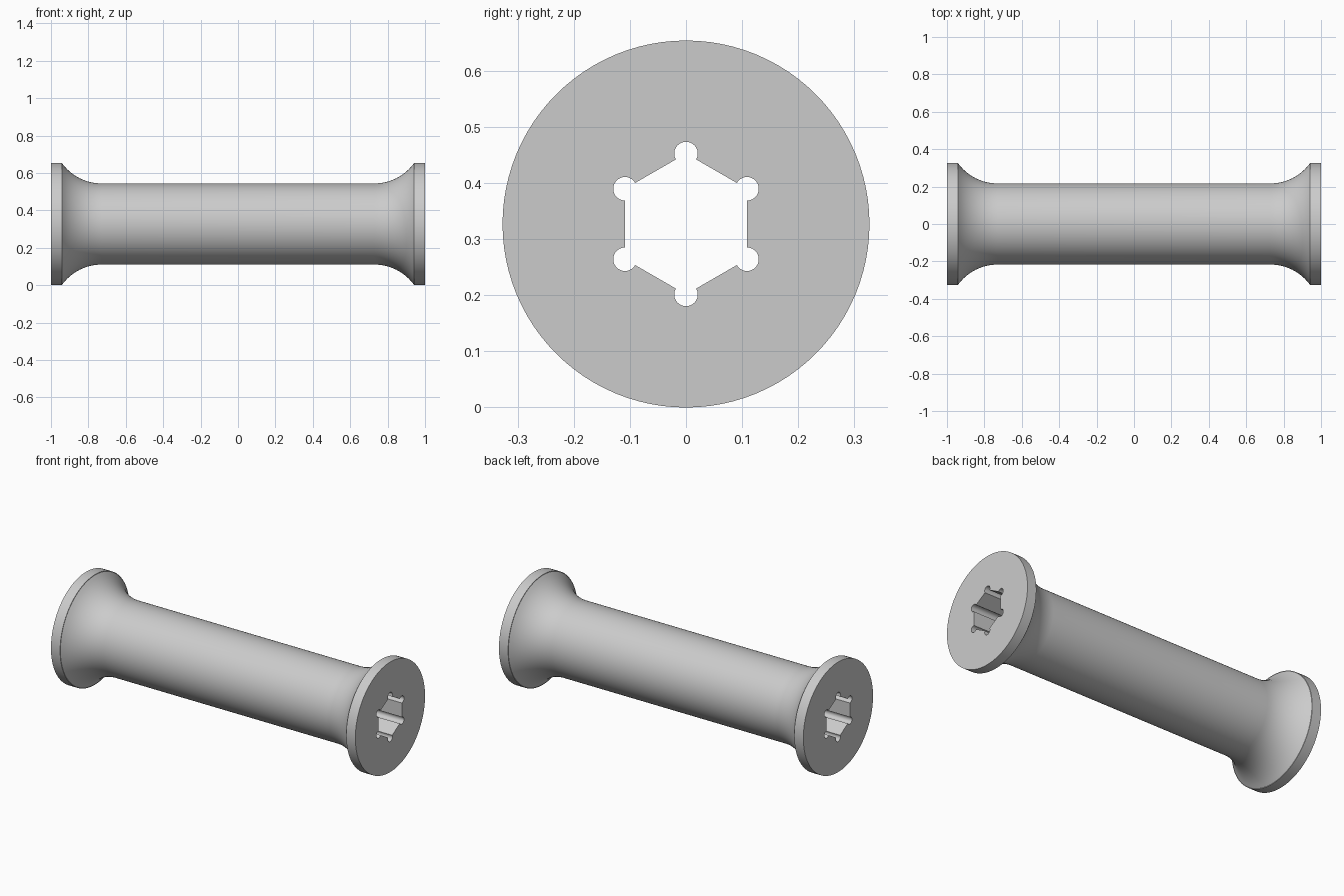
import bpy
import bmesh
from math import sin, cos, asin, pi, radians

cube = bpy.data.objects.get("Cube")
if cube:
    bpy.data.objects.remove(cube, do_unlink=True)

SIDES = 96
RIM, TUBE = 0.327, 0.217        # flange and tube radii
FLANGE_X, FILLET = 0.94, 0.21   # inner flange face, fillet length
RISE = 0.107                    # fillet height above the tube
HEX, RELIEF = 0.1255, 0.021     # socket corner radius, corner relief radius

# Grey material
grey = bpy.data.materials.new("light grey")
grey.use_nodes = True
colour = (0.6, 0.6, 0.6, 1)
grey.diffuse_color = colour
grey.node_tree.nodes["Principled BSDF"].inputs["Base Color"].default_value = colour

# Half profile (x, radius): concave fillet, then flange rim
arc_r = (FILLET ** 2 + RISE ** 2) / (2 * RISE)
sweep = asin(FILLET / arc_r)
half = []
for i in range(13):
    a = sweep * i / 12
    half.append((FLANGE_X - FILLET + arc_r * sin(a), TUBE + arc_r * (1 - cos(a))))
half += [(FLANGE_X, RIM), (1, RIM)]
profile = [(-x, r) for x, r in reversed(half)] + half

# Hexagonal socket outline (y, z) with a round relief at each corner
socket = []
for k in range(6):
    axis = pi / 2 + k * pi / 3
    for j in range(-10, 11):
        a = axis + radians(12 * j)
        socket.append((HEX * cos(axis) + RELIEF * cos(a),
                       HEX * sin(axis) + RELIEF * sin(a)))

bm = bmesh.new()


def ring(x, points):
    return [bm.verts.new((x, y, z + RIM)) for y, z in points]


def bridge(a, b):
    for i in range(len(a)):
        j = (i + 1) % len(a)
        bm.faces.new((a[i], a[j], b[j], b[i]))


def circle(r):
    return [(r * cos(2 * pi * i / SIDES), r * sin(2 * pi * i / SIDES))
            for i in range(SIDES)]


# Turned outside and straight socket through the middle
outer = [ring(x, circle(r)) for x, r in profile]
for a, b in zip(outer, outer[1:]):
    bridge(a, b)
inner = [ring(x, socket) for x in (-1, 1)]
bridge(*inner)

# Flat end faces around the socket
for out_ring, in_ring in ((outer[0], inner[0]), (outer[-1], inner[1])):
    edges = [bm.edges.get((loop[i - 1], loop[i]))
             for loop in (out_ring, in_ring) for i in range(len(loop))]
    bmesh.ops.triangle_fill(bm, edges=edges, use_beauty=True)

bmesh.ops.recalc_face_normals(bm, faces=bm.faces[:])
mesh = bpy.data.meshes.new("flanged_spool")
bm.to_mesh(mesh)
bm.free()
mesh.materials.append(grey)
spool = bpy.data.objects.new("flanged_spool", mesh)
bpy.context.collection.objects.link(spool)

bpy.ops.object.select_all(action='DESELECT')
spool.select_set(True)
bpy.context.view_layer.objects.active = spool
bpy.ops.object.shade_smooth_by_angle(angle=radians(30))
